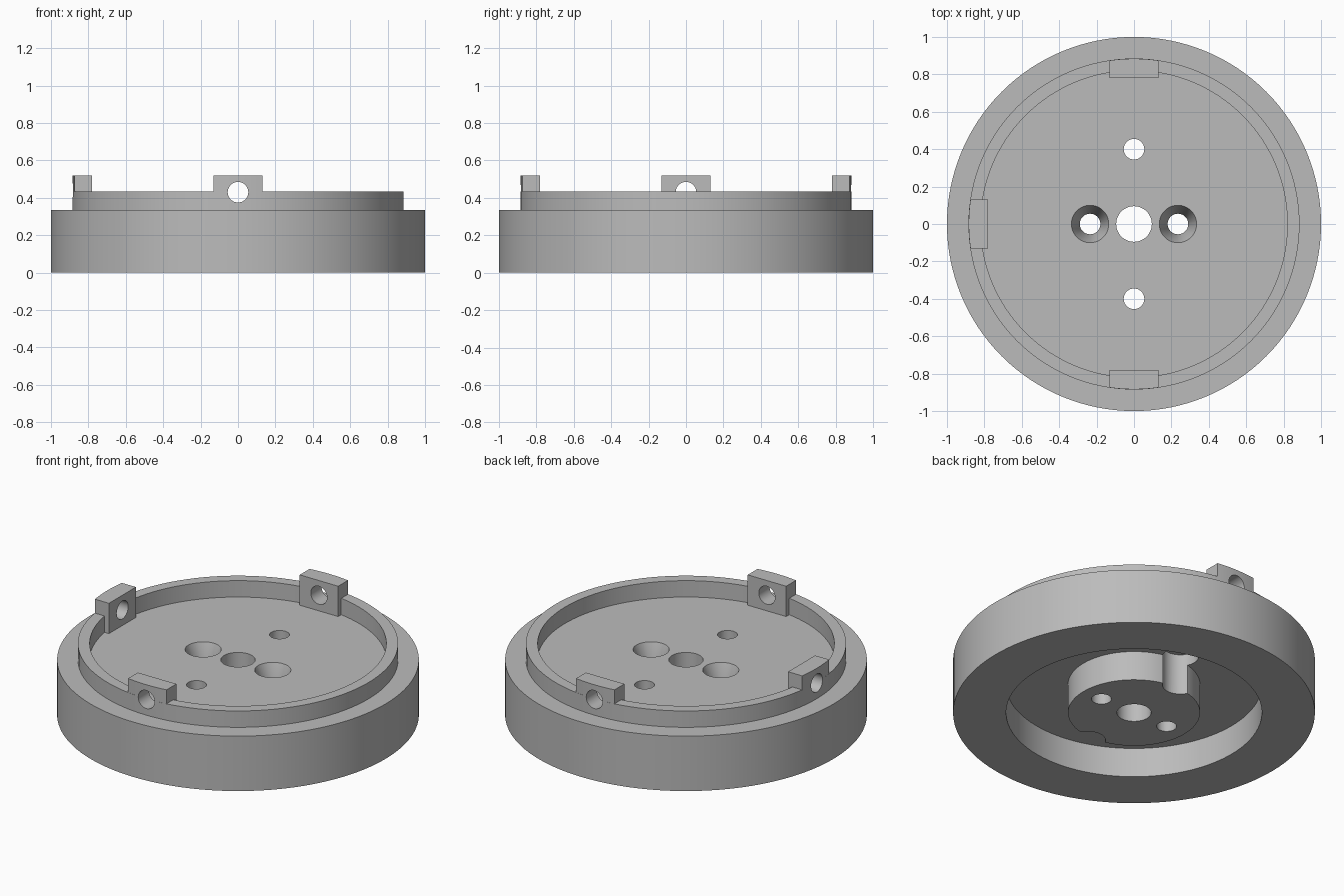
import bpy, bmesh
from math import radians, sqrt
from mathutils import Matrix

cube = bpy.data.objects.get("Cube")
if cube:
    bpy.data.objects.remove(cube, do_unlink=True)

# One plain grey for the whole part
GREY = (0.5, 0.5, 0.5, 1)
grey = bpy.data.materials.new("machined grey")
grey.use_nodes = True
grey.diffuse_color = GREY
grey.node_tree.nodes["Principled BSDF"].inputs["Base Color"].default_value = GREY

# Main sizes
RIM, LIP, LIP_IN = 1.0, 0.885, 0.82
FLOOR, LIP_TOP, TAB_TOP = 0.335, 0.435, 0.52
BORE, BOSS, RECESS, CEILING = 0.095, 0.365, 0.707, 0.18
SMALL, WIDE = 0.055, 0.1
TAB_ANGLES = (0, 90, 180)   # turned from the +y side


def finish(name, bm):
    bmesh.ops.recalc_face_normals(bm, faces=bm.faces)
    mesh = bpy.data.meshes.new(name)
    bm.to_mesh(mesh)
    bm.free()
    mesh.materials.append(grey)
    obj = bpy.data.objects.new(name, mesh)
    bpy.context.collection.objects.link(obj)
    return obj


def lathe(name, profile, steps=128, closed=False, matrix=Matrix()):
    """Turn an (r, z) profile about z, then place it."""
    bm = bmesh.new()
    verts = [bm.verts.new((r, 0, z)) for r, z in profile]
    edges = [bm.edges.new(pair) for pair in zip(verts, verts[1:])]
    if closed:
        edges.append(bm.edges.new((verts[-1], verts[0])))
    bmesh.ops.spin(bm, geom=verts + edges, cent=(0, 0, 0), axis=(0, 0, 1),
                   angle=radians(360), steps=steps)
    bmesh.ops.remove_doubles(bm, verts=bm.verts, dist=1e-5)
    bm.transform(matrix)
    return finish(name, bm)


def tab(name, angle):
    """Block with a flat inner face and an outer face that follows the lip."""
    half, inner, outer, steps = 0.13, 0.78, LIP - 0.001, 12
    xs = [half - 2 * half * i / steps for i in range(steps + 1)]
    outline = [(-half, inner), (half, inner)] + [(x, sqrt(outer**2 - x * x)) for x in xs]
    bm = bmesh.new()
    face = bm.faces.new([bm.verts.new((x, y, FLOOR - 0.005)) for x, y in outline])
    top = bmesh.ops.extrude_face_region(bm, geom=[face])["geom"]
    bmesh.ops.translate(bm, vec=(0, 0, TAB_TOP - FLOOR + 0.005),
                        verts=[v for v in top if isinstance(v, bmesh.types.BMVert)])
    bm.transform(Matrix.Rotation(radians(angle), 4, 'Z'))
    return finish(name, bm)


def cut(obj, cutters):
    bpy.context.view_layer.objects.active = obj
    for cutter in cutters:
        mod = obj.modifiers.new("hole", 'BOOLEAN')
        mod.operation, mod.solver, mod.object = 'DIFFERENCE', 'EXACT', cutter
        bpy.ops.object.modifier_apply(modifier=mod.name)


# Turned body: base, raised lip, underside recess and central boss
body = lathe("base_body", [
    (BORE, 0), (BOSS, 0), (BOSS, CEILING), (RECESS, CEILING), (RECESS, 0), (RIM, 0),
    (RIM, FLOOR), (LIP, FLOOR), (LIP, LIP_TOP), (LIP_IN, LIP_TOP), (LIP_IN, FLOOR),
    (BORE, FLOOR)], closed=True)

# Three tabs standing on the lip
tabs = [tab(name, a) for name, a in zip(("back_tab", "right_tab", "front_tab"), TAB_ANGLES)]

# Cutters: countersunk holes, counterbored holes, sideways tab holes
sink = [(0, -0.1), (SMALL, -0.1), (SMALL, 0.21), (WIDE, FLOOR), (0.104, 0.346), (0, 0.346)]
bore = [(0, -0.1), (WIDE, -0.1), (WIDE, 0.25), (SMALL, 0.25), (SMALL, 0.5), (0, 0.5)]
side = [(0, 0.7), (SMALL, 0.7), (SMALL, 1.1), (0, 1.1)]
floor_cutters, side_cutters = [], []
for s in (-1, 1):
    floor_cutters.append(lathe("countersink_cutter", sink, 48,
                               matrix=Matrix.Translation((s * 0.235, 0, 0))))
    floor_cutters.append(lathe("counterbore_cutter", bore, 48,
                               matrix=Matrix.Translation((0, s * 0.4, 0))))
for a in TAB_ANGLES:
    place = (Matrix.Translation((0, 0, 0.43)) @ Matrix.Rotation(radians(a), 4, 'Z')
             @ Matrix.Rotation(radians(-90), 4, 'X'))
    side_cutters.append(lathe("tab_hole_cutter", side, 48, matrix=place))

cut(body, floor_cutters + side_cutters)
for t, c in zip(tabs, side_cutters):
    cut(t, [c])
for c in floor_cutters + side_cutters:
    bpy.data.objects.remove(c, do_unlink=True)

# Smooth round walls, crisp edges
bpy.ops.object.select_all(action='DESELECT')
for obj in [body] + tabs:
    obj.select_set(True)
bpy.context.view_layer.objects.active = body
bpy.ops.object.shade_smooth_by_angle(angle=radians(30))
